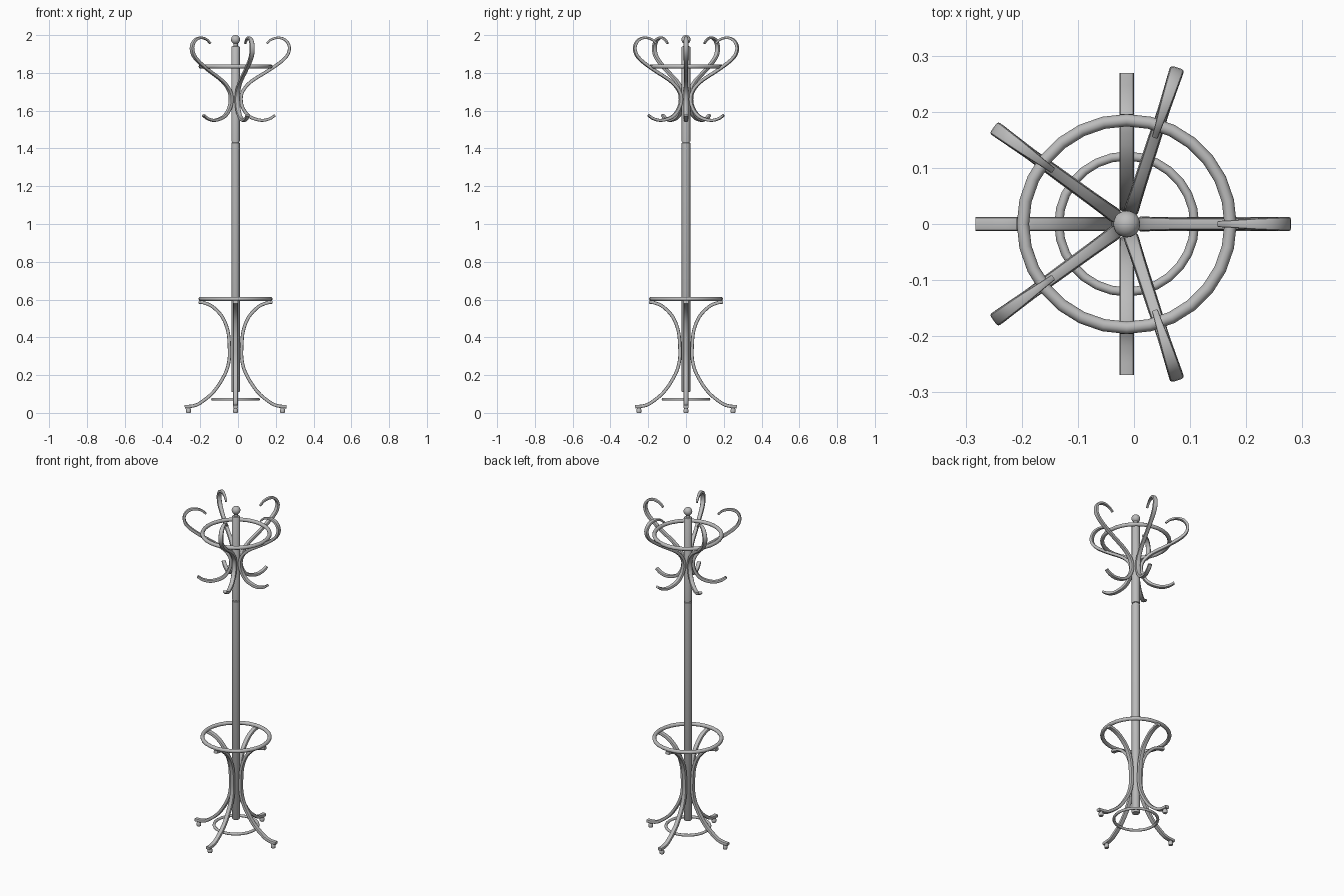
import bpy, bmesh
from math import sin, cos, pi, radians, copysign
from mathutils import Vector

AXIS_X = -0.013  # the pole stands slightly off the centre of the bounds

cube = bpy.data.objects.get("Cube")
if cube:
    bpy.data.objects.remove(cube, do_unlink=True)

grey = bpy.data.materials.new("grey_wood")
grey.use_nodes = True
grey.diffuse_color = (0.5, 0.5, 0.5, 1)
grey.node_tree.nodes["Principled BSDF"].inputs["Base Color"].default_value = (0.5, 0.5, 0.5, 1)


def finish(bm, name, angle=0):
    """Turn a bmesh into a smooth object on the pole axis."""
    bmesh.ops.recalc_face_normals(bm, faces=bm.faces)
    mesh = bpy.data.meshes.new(name)
    bm.to_mesh(mesh)
    bm.free()
    mesh.materials.append(grey)
    obj = bpy.data.objects.new(name, mesh)
    bpy.context.collection.objects.link(obj)
    obj.location.x = AXIS_X
    obj.rotation_euler.z = radians(angle)
    bpy.ops.object.select_all(action='DESELECT')
    obj.select_set(True)
    bpy.context.view_layer.objects.active = obj
    bpy.ops.object.shade_smooth_by_angle(angle=radians(40))
    return obj


def skin(bm, loops, closed=False):
    """Bridge successive vertex loops, capping the ends if open."""
    n = len(loops[0])
    pairs = list(zip(loops, loops[1:]))
    if closed:
        pairs.append((loops[-1], loops[0]))
    for a, b in pairs:
        for i in range(n):
            j = (i + 1) % n
            bm.faces.new((a[i], a[j], b[j], b[i]))
    if not closed:
        bm.faces.new(loops[0])
        bm.faces.new(loops[-1])


def lathe(name, profile, offset=0, angle=0, sides=20):
    """Turned part from (radius, height) points."""
    bm = bmesh.new()
    loops = [[bm.verts.new((offset + r * cos(2 * pi * i / sides), r * sin(2 * pi * i / sides), z))
              for i in range(sides)] for r, z in profile]
    skin(bm, loops)
    return finish(bm, name, angle)


def ring(name, major, minor, z, segments=28, sides=10):
    """Round hoop lying level around the pole."""
    bm = bmesh.new()
    loops = []
    for s in range(segments):
        t = 2 * pi * s / segments
        loop = []
        for k in range(sides):
            a = 2 * pi * k / sides
            r = major + minor * cos(a)
            loop.append(bm.verts.new((r * cos(t), r * sin(t), z + minor * sin(a))))
        loops.append(loop)
    skin(bm, loops, closed=True)
    return finish(bm, name)


def spline(points, steps=4):
    """Smooth Catmull-Rom path through (radius, height, width, depth) points."""
    p = [Vector(q) for q in points]
    p = [2 * p[0] - p[1]] + p + [2 * p[-1] - p[-2]]
    out = []
    for a, b, c, d in zip(p, p[1:], p[2:], p[3:]):
        for s in range(steps):
            t = s / steps
            out.append(0.5 * (2 * b + (c - a) * t + (2 * a - 5 * b + 4 * c - d) * t ** 2
                              + (3 * b - a - 3 * c + d) * t ** 3))
    return out + [p[-2]]


def rounded(v):
    """Push a sine or cosine outward so the section becomes a soft rectangle."""
    return copysign(abs(v) ** 0.5, v)


def bentwood(name, points, angle, sides=12):
    """Bent rod of soft rectangular section in a vertical plane through the pole."""
    path = spline(points)
    bm = bmesh.new()
    loops = []
    for i, q in enumerate(path):
        tan = path[min(i + 1, len(path) - 1)] - path[max(i - 1, 0)]
        tan = Vector((tan[0], tan[1])).normalized()
        loop = []
        for k in range(sides):
            a = 2 * pi * (k + 0.5) / sides
            d = 0.5 * q[3] * rounded(sin(a))
            loop.append(bm.verts.new((q[0] - tan.y * d, 0.5 * q[2] * rounded(cos(a)),
                                      q[1] + tan.x * d)))
        loops.append(loop)
    skin(bm, loops)
    return finish(bm, name, angle)


# Pole in two lengths with a groove at the joint
lathe("lower_pole", [(0.02, 0.11), (0.0225, 0.114), (0.0225, 1.43), (0.019, 1.432), (0.019, 1.437)])
lathe("upper_pole", [(0.019, 1.436), (0.0225, 1.438), (0.0225, 1.936), (0.02, 1.94),
                     (0.012, 1.942), (0.012, 1.96)])

# Ball finial
bm = bmesh.new()
bmesh.ops.create_uvsphere(bm, u_segments=20, v_segments=12, radius=0.024)
finish(bm, "ball_finial").location.z = 1.976

# Hoops
ring("hat_hoop", 0.185, 0.011, 1.834)
ring("umbrella_hoop", 0.185, 0.011, 0.604)
ring("base_hoop", 0.121, 0.008, 0.072)

# Legs with feet
W, D = 0.026, 0.018
leg = [(r, z, W, D) for r, z in (
    (0.195, 0.587), (0.165, 0.582), (0.12, 0.561), (0.07, 0.508), (0.041, 0.435),
    (0.033, 0.355), (0.034, 0.28), (0.056, 0.205), (0.115, 0.113), (0.185, 0.054),
    (0.225, 0.037), (0.269, 0.033))]
for n in range(4):
    bentwood(f"leg_{n + 1}", leg, n * 90)
    lathe(f"foot_{n + 1}", [(0.011, 0), (0.013, 0.004), (0.013, 0.018), (0.01, 0.022), (0.01, 0.032)],
          offset=0.249, angle=n * 90, sides=14)

# Double-ended coat hooks: small curl below, large curl above
hook = [(0.21, 1.576, 0.022, 0.013), (0.18, 1.557, 0.023, 0.015), (0.135, 1.549, 0.024, 0.016),
        (0.076, 1.568, 0.025, D), (0.041, 1.61, 0.026, D), (0.029, 1.66, 0.027, D),
        (0.041, 1.708, 0.025, D), (0.086, 1.757, 0.022, D), (0.178, 1.815, 0.021, D),
        (0.248, 1.865, 0.024, D), (0.279, 1.903, 0.026, 0.017), (0.284, 1.942, 0.026, 0.016),
        (0.264, 1.974, 0.024, 0.015), (0.228, 1.986, 0.02, 0.013),
        (0.19, 1.977, 0.014, 0.012), (0.165, 1.956, 0.011, 0.011)]
for n in range(5):
    bentwood(f"coat_hook_{n + 1}", hook, n * 72)
